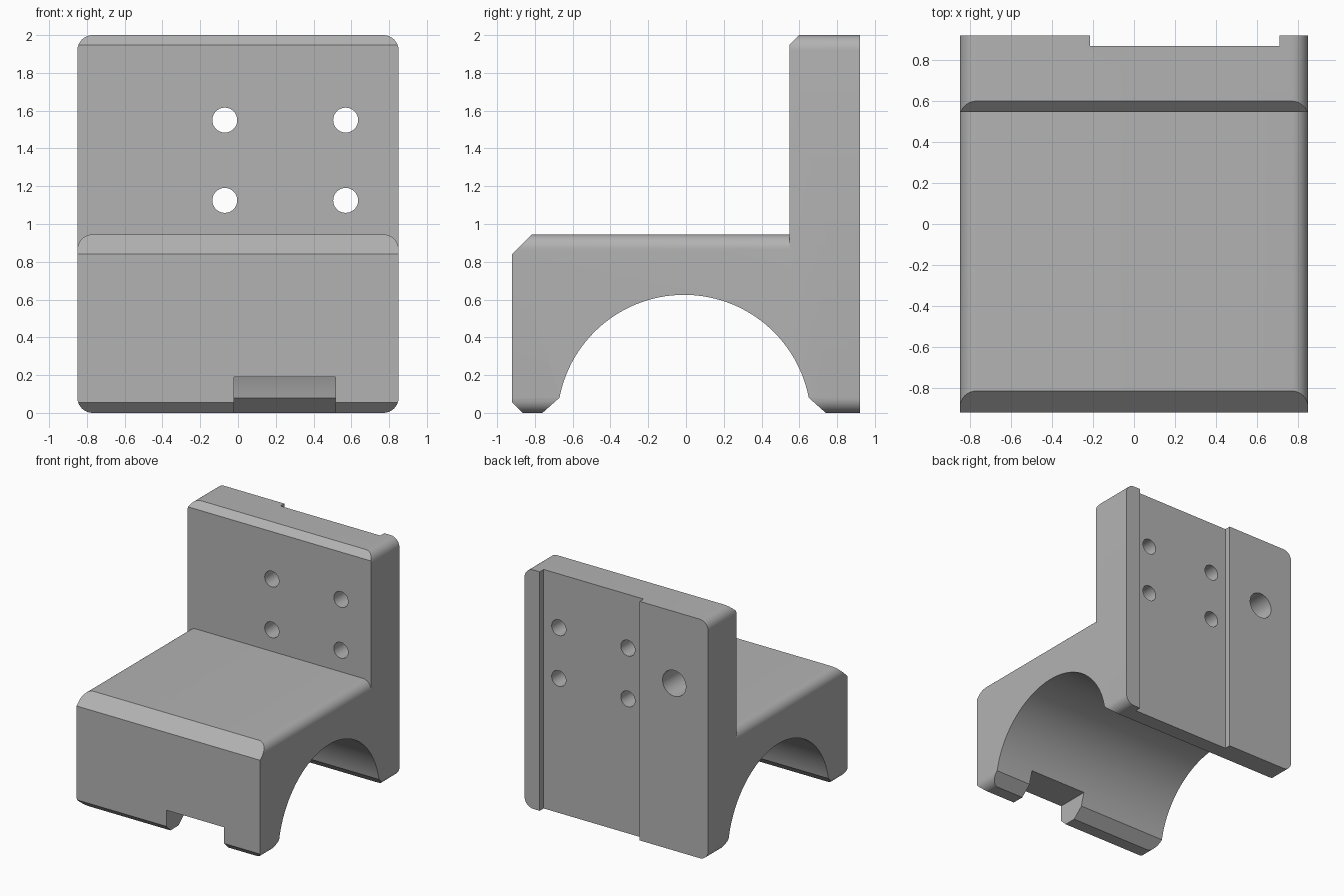
import bpy, bmesh
from math import sin, cos, pi, radians, atan2
from mathutils import Vector

cube = bpy.data.objects.get("Cube")
if cube:
    bpy.data.objects.remove(cube, do_unlink=True)

grey = bpy.data.materials.new("machined grey")
grey.use_nodes = True
colour = (0.45, 0.45, 0.45, 1)
grey.diffuse_color = colour
grey.node_tree.nodes["Principled BSDF"].inputs["Base Color"].default_value = colour

W, D = 0.85, 0.92        # half width and half depth
DECK, TOP = 0.945, 2.0   # deck and wall heights
WALL = 0.547             # front face of the wall


def prism(name, points, start, end, axis):
    """Extrude a closed profile along x (points are y, z) or y (points are x, z)."""
    def place(p, t):
        return (t, p[0], p[1]) if axis == "x" else (p[0], t, p[1])
    bm = bmesh.new()
    face = bm.faces.new([bm.verts.new(place(p, start)) for p in points])
    extruded = bmesh.ops.extrude_face_region(bm, geom=[face])["geom"]
    shift = Vector(place((0, 0), end - start))
    bmesh.ops.translate(bm, vec=shift, verts=[v for v in extruded if isinstance(v, bmesh.types.BMVert)])
    bmesh.ops.recalc_face_normals(bm, faces=bm.faces)
    mesh = bpy.data.meshes.new(name)
    bm.to_mesh(mesh)
    bm.free()
    mesh.materials.append(grey)
    obj = bpy.data.objects.new(name, mesh)
    bpy.context.collection.objects.link(obj)
    return obj


def arc(cx, cz, r, a0, a1, n):
    return [(cx + r * cos(a0 + (a1 - a0) * i / n), cz + r * sin(a0 + (a1 - a0) * i / n))
            for i in range(n + 1)]


def rounded(height, r=0.08):
    """Front outline of a block with four rounded corners."""
    corners = [(W - r, height - r), (r - W, height - r), (r - W, r), (W - r, r)]
    return [p for k, (x, z) in enumerate(corners)
            for p in arc(x, z, r, k * pi / 2, (k + 1) * pi / 2, 8)]


def rect(a0, a1, z0, z1):
    return [(a0, z0), (a1, z0), (a1, z1), (a0, z1)]


def combine(target, tool, operation="DIFFERENCE"):
    mod = target.modifiers.new(tool.name, "BOOLEAN")
    mod.operation, mod.solver, mod.object = operation, "EXACT", tool
    bpy.context.view_layer.objects.active = target
    bpy.ops.object.modifier_apply(modifier=mod.name)
    bpy.data.objects.remove(tool, do_unlink=True)


# Upright wall and saddle block joined into one body
body = prism("saddle_bracket", rounded(TOP), WALL, D, "y")
combine(body, prism("saddle_block", rounded(DECK), -D, 0.75, "y"), "UNION")

# Arched saddle with flared lips
mid, cz, r, lip = -0.01, -0.047, 0.672, 0.08
a = atan2(lip - cz, 0.66)
arch = arc(mid, cz, r, a, pi - a, 56)
arch += [(-0.76, 0), (-0.76, -0.1), (0.74, -0.1), (0.74, 0)]
combine(body, prism("arch_cutter", arch, -1, 1, "x"))

# Chamfers: deck front, wall top, front foot
e = 0.1
for y, z, c, s in ((-D, DECK, 0.105, 1), (WALL, TOP, 0.053, 1), (-D, 0, 0.055, -1)):
    tri = [(y - e, z - s * (c + e)), (y + c + e, z + s * e), (y - e, z + s * e)]
    combine(body, prism("chamfer_cutter", tri, -1, 1, "x"))

# Notch through the front foot and shallow slot down the back
combine(body, prism("foot_notch", rect(-0.02, 0.515, -0.1, 0.19), -1, -0.4, "y"))
combine(body, prism("back_slot", rect(-0.215, 0.71, -0.1, 2.1), 0.868, 1, "y"))

# Four through holes and one blind hole from the back
for x in (-0.07, 0.57):
    for z in (1.125, 1.55):
        combine(body, prism("bolt_hole", arc(x, z, 0.066, 0, 2 * pi, 32)[:-1], 0.4, 1, "y"))
combine(body, prism("blind_hole", arc(-0.535, 1.4, 0.108, 0, 2 * pi, 40)[:-1], 0.68, 1, "y"))

bpy.ops.object.select_all(action="DESELECT")
body.select_set(True)
bpy.context.view_layer.objects.active = body
bpy.ops.object.shade_smooth_by_angle(angle=radians(25))
